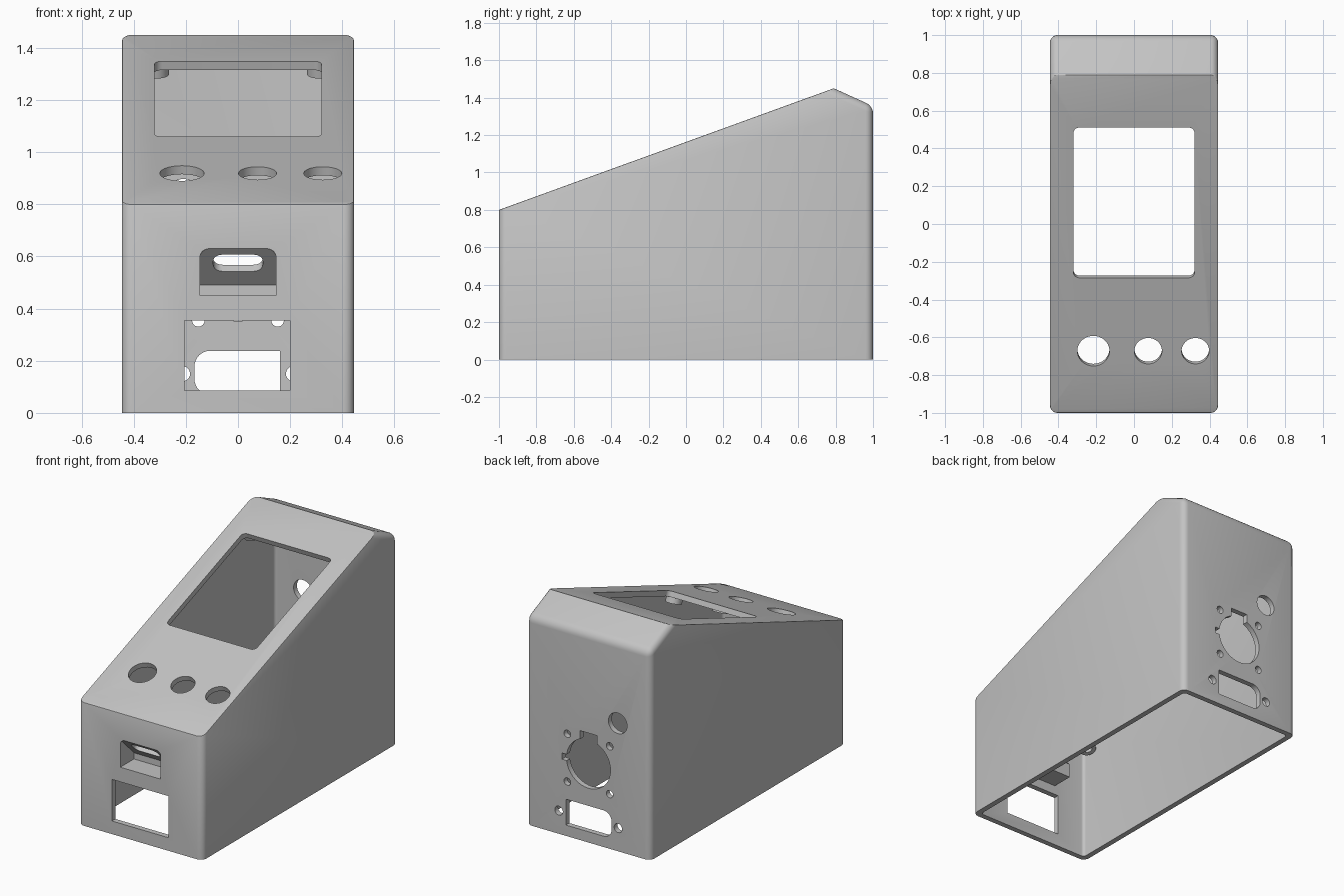
import bpy, bmesh
from math import cos, sin, pi, radians, atan2
from mathutils import Matrix

cube = bpy.data.objects.get("Cube")
if cube:
    bpy.data.objects.remove(cube, do_unlink=True)

WALL = 0.035
HALF_W = 0.445
SLOPE = atan2(0.65, 1.79)

# Frames: outline (u, v) is extruded along w
SIDE = Matrix(((0, 0, 1, 0), (1, 0, 0, 0), (0, 1, 0, 0), (0, 0, 0, 1)))
FRONT = Matrix.Translation((0, -1, 0)) @ Matrix.Rotation(pi / 2, 4, 'X')
BACK = Matrix.Translation((0, 1, 0)) @ Matrix.Rotation(pi / 2, 4, 'X')
LID = Matrix.Translation((0, 0, 0.8 + 0.65 / 1.79)) @ Matrix.Rotation(SLOPE, 4, 'X')
POCKET_ROOF = Matrix.Translation((0, -0.945, 0.575)) @ Matrix.Rotation(radians(135), 4, 'X')


def circle(u, v, r, n=40):
    return [(u + r * cos(2 * pi * i / n), v + r * sin(2 * pi * i / n)) for i in range(n)]


def rect(u0, u1, v0, v1, radii=(0, 0, 0, 0), n=8):
    """Rectangle with radii for upper right, upper left, lower left, lower right."""
    pts = []
    corners = ((u1, v1, -1, -1), (u0, v1, 1, -1), (u0, v0, 1, 1), (u1, v0, -1, 1))
    for k, ((u, v, su, sv), r) in enumerate(zip(corners, radii)):
        if r == 0:
            pts.append((u, v))
            continue
        for i in range(n + 1):
            a = pi / 2 * (k + i / n)
            pts.append((u + su * r + r * cos(a), v + sv * r + r * sin(a)))
    return pts


def prism(name, outline, w0, w1, frame):
    bm = bmesh.new()
    face = bm.faces.new([bm.verts.new((u, v, w0)) for u, v in outline])
    ext = bmesh.ops.extrude_face_region(bm, geom=[face])
    top = [g for g in ext["geom"] if isinstance(g, bmesh.types.BMVert)]
    bmesh.ops.translate(bm, verts=top, vec=(0, 0, w1 - w0))
    bmesh.ops.transform(bm, matrix=frame, verts=bm.verts)
    bmesh.ops.recalc_face_normals(bm, faces=bm.faces)
    mesh = bpy.data.meshes.new(name)
    bm.to_mesh(mesh)
    bm.free()
    obj = bpy.data.objects.new(name, mesh)
    bpy.context.scene.collection.objects.link(obj)
    return obj


def bevel(obj, rule, offset, segments):
    bm = bmesh.new()
    bm.from_mesh(obj.data)
    bm.normal_update()
    bmesh.ops.bevel(bm, geom=[e for e in bm.edges if rule(e)], offset=offset,
                    segments=segments, profile=0.5, affect='EDGES', clamp_overlap=True)
    bm.to_mesh(obj.data)
    bm.free()


def combine(obj, others, operation):
    """Apply booleans and remove the helper solids."""
    for other in others:
        other.hide_render = True
        mod = obj.modifiers.new("cut", 'BOOLEAN')
        mod.operation = operation
        mod.solver = 'EXACT'
        mod.object = other
    deps = bpy.context.evaluated_depsgraph_get()
    mesh = bpy.data.meshes.new_from_object(obj.evaluated_get(deps))
    obj.modifiers.clear()
    obj.data = mesh
    for other in others:
        bpy.data.objects.remove(other, do_unlink=True)


def mid(e):
    return (e.verts[0].co + e.verts[1].co) / 2


def corner_edge(e):
    # Vertical corners, sides of the rear chamfer and its lower edge
    d = (e.verts[1].co - e.verts[0].co).normalized()
    m = mid(e)
    return abs(d.z) > 0.9 or (m.y > 0.8 and m.z > 0.5)


def lid_rim(e):
    on_lid = [f for f in e.link_faces if f.normal.z > 0.9 and f.normal.y < -0.2]
    return len(on_lid) == 1 and mid(e).y < 0.78


# Outer body with rounded corners and a finely eased lid rim
body = prism("enclosure_shell", [(-1, 0), (1, 0), (1, 1.355), (0.79, 1.45), (-1, 0.8)],
             -HALF_W, HALF_W, SIDE)
bevel(body, corner_edge, 0.04, 5)
bevel(body, lid_rim, 0.018, 2)

# Hollow interior, open underneath
y = 1 - WALL
cavity = prism("cavity", [(-y, -0.2), (y, -0.2), (y, 1.333), (0.79, 1.412), (-y, 0.776)],
               WALL - HALF_W, HALF_W - WALL, SIDE)
bevel(cavity, lambda e: abs(e.verts[0].co.z - e.verts[1].co.z) > 0.5
      and abs(e.verts[0].co.y - e.verts[1].co.y) < 0.1, 0.02, 4)
combine(body, [cavity], 'DIFFERENCE')

# Connector pocket housing and screw posts inside the shell
posts = [(s * 0.315, v, 0.075) for s in (-1, 1) for v in (0.605, -0.37)]
posts += [(s * 0.355, -0.97, 0.15) for s in (-1, 1)]
solids = [prism("pocket_housing", [(-0.985, 0.415), (-0.825, 0.415), (-0.825, 0.505),
                                   (-0.985, 0.665)], -0.18, 0.18, SIDE)]
solids += [prism("post", circle(u, v, 0.05), -d, -0.015, LID) for u, v, d in posts]
combine(body, solids, 'UNION')
cuts = [prism("post_hole", circle(u, v, 0.025, 24), -d - 0.02, -0.04, LID) for u, v, d in posts]

# Lid: display window and three control holes
cuts.append(prism("window", rect(-0.32, 0.32, -0.303, 0.543, (0.03,) * 4), -0.06, 0.1, LID))
for u, r in ((-0.215, 0.085), (0.075, 0.073), (0.325, 0.073)):
    cuts.append(prism("control_hole", circle(u, -0.715, r), -0.06, 0.1, LID))

# Front: power opening and the angled connector pocket with its slot
cuts.append(prism("front_opening", rect(-0.205, 0.2, 0.085, 0.355), -0.1, 0.1, FRONT))
pocket = prism("pocket", [(-1.05, 0.45), (-0.86, 0.45), (-0.86, 0.49), (-1, 0.63),
                          (-1.05, 0.63)], -0.145, 0.145, SIDE)
combine(pocket, [prism("pocket_outline", rect(-0.146, 0.146, 0.4, 0.63, (0.035, 0.035, 0, 0)),
                       -0.3, 0.3, FRONT)], 'INTERSECT')
cuts.append(pocket)
cuts.append(prism("pocket_slot", rect(-0.095, 0.095, -0.045, 0.045, (0.035,) * 4),
                  -0.08, 0.03, POCKET_ROOF))

# Back: round connector with key notches and four screws
back = [circle(0, 0.51, 0.158), rect(-0.06, 0.06, 0.6, 0.71), rect(0.12, 0.19, 0.49, 0.53)]
back += [circle(a * 0.152, 0.51 + b * 0.155, 0.024, 24) for a in (-1, 1) for b in (-1, 1)]
# Back: inlet with two screws, and a round switch hole
back.append(rect(-0.167, 0.162, 0.07, 0.238, (0, 0.06, 0.06, 0)))
back += [circle(a * 0.213, 0.15, 0.029, 24) for a in (-1, 1)]
back.append(circle(-0.21, 0.83, 0.067))
cuts += [prism("back_hole", outline, -0.1, 0.1, BACK) for outline in back]
combine(body, cuts, 'DIFFERENCE')

# Grey plastic
mat = bpy.data.materials.new("grey_plastic")
mat.use_nodes = True
grey = (0.55, 0.55, 0.55, 1)
mat.diffuse_color = grey
mat.node_tree.nodes["Principled BSDF"].inputs["Base Color"].default_value = grey
body.data.materials.clear()
body.data.materials.append(mat)

for o in bpy.context.selected_objects:
    o.select_set(False)
body.select_set(True)
bpy.context.view_layer.objects.active = body
bpy.ops.object.shade_smooth_by_angle(angle=radians(30))
